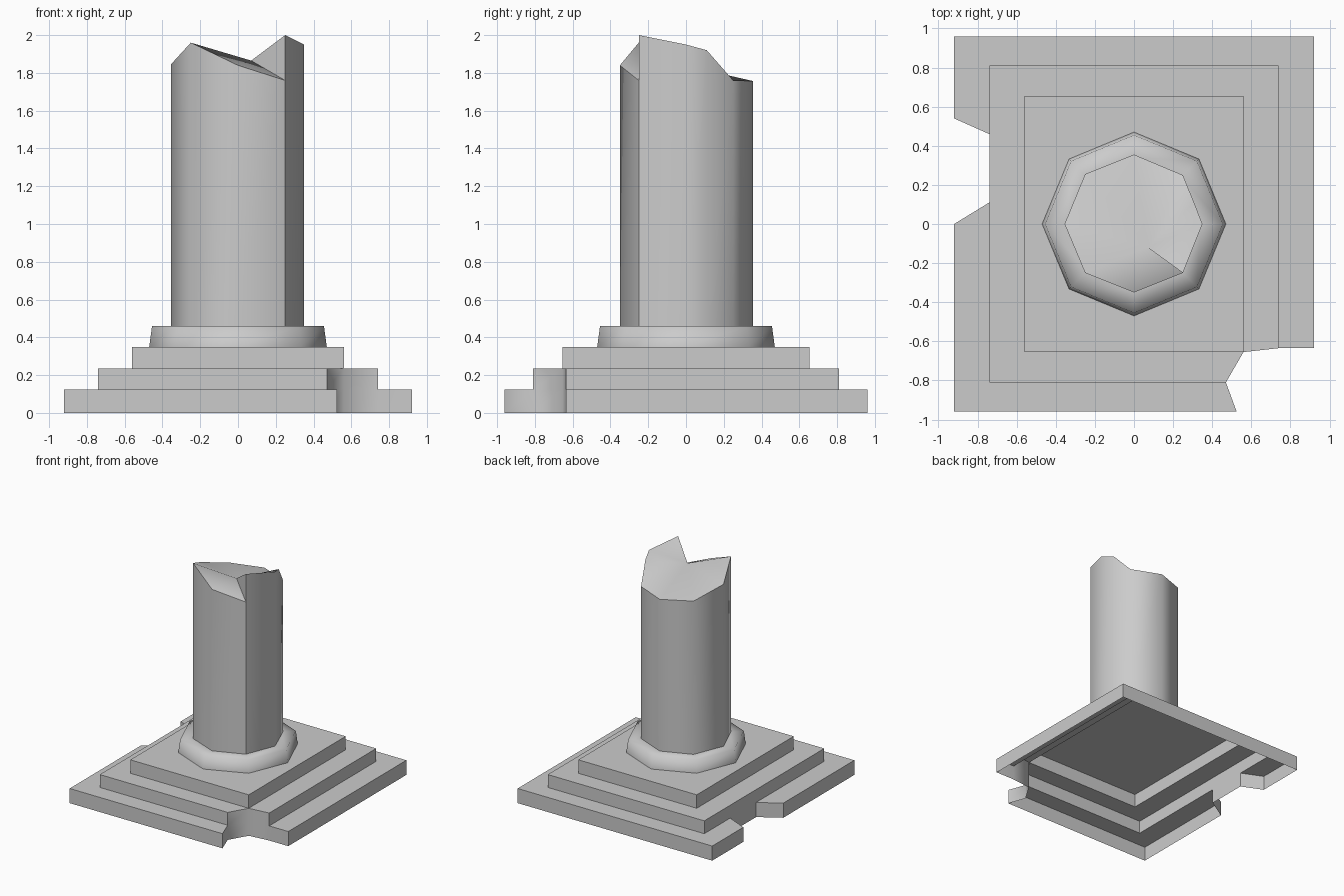
import bpy, bmesh, math

cube = bpy.data.objects.get("Cube")
if cube:
    bpy.data.objects.remove(cube, do_unlink=True)

stone = bpy.data.materials.new("grey_stone")
stone.use_nodes = True
STONE = (0.6, 0.6, 0.6, 1)
stone.diffuse_color = STONE
stone.node_tree.nodes["Principled BSDF"].inputs["Base Color"].default_value = STONE


def finish(name, bm, angle):
    """Weld the mesh, make it an object and smooth its shallow edges."""
    bmesh.ops.remove_doubles(bm, verts=bm.verts, dist=0.001)
    bmesh.ops.recalc_face_normals(bm, faces=bm.faces)
    mesh = bpy.data.meshes.new(name)
    bm.to_mesh(mesh)
    bm.free()
    mesh.materials.append(stone)
    obj = bpy.data.objects.new(name, mesh)
    bpy.context.collection.objects.link(obj)
    bpy.ops.object.select_all(action='DESELECT')
    obj.select_set(True)
    bpy.context.view_layer.objects.active = obj
    bpy.ops.object.shade_smooth_by_angle(angle=math.radians(angle))
    return obj


def stack_loops(loops):
    """Join closed loops of equal length and cap the last one."""
    bm = bmesh.new()
    rows = [[bm.verts.new(p) for p in loop] for loop in loops]
    n = len(rows[0])
    for low, high in zip(rows, rows[1:]):
        for i in range(n):
            j = (i + 1) % n
            bm.faces.new((low[i], low[j], high[j], high[i]))
    bm.faces.new(rows[-1])
    return bm


def clamp(points, hx, hy):
    return [(max(-hx, min(hx, x)), max(-hy, min(hy, y))) for x, y in points]


def at(points, z):
    return [(x, y, z) for x, y in points]


# Stepped plinth: hollow below, with a broken corner and a chipped side
outline = [(-.92, -.96), (.525, -.96), (.47, -.81), (.56, -.655), (.74, -.635),
           (.92, -.635), (.92, .96), (-.92, .96),
           (-.92, .54), (-.74, .46), (-.74, .11), (-.92, 0)]
inner = outline[:1] + [outline[2]] + outline[2:]
middle = clamp(inner, .74, .81)
upper = clamp(inner, .56, .655)
finish("stepped_plinth", stack_loops([
    at(outline, 0), at(outline, .125),
    at(middle, .125), at(middle, .235),
    at(upper, .235), at(upper, .35)]), 57)


# Collar: eight-sided ring with soft shading
def octagon(r, z):
    return [(r * math.cos(k * math.pi / 4), r * math.sin(k * math.pi / 4), z)
            for k in range(8)]


finish("column_collar", stack_loops(
    [octagon(.47, .35), octagon(.455, .46), octagon(.34, .46)]), 100)

# Column shaft: eight sides with a jagged, sunken break on top
rim = [(.25, -.25, 2.0), (.35, 0, 1.95), (.307, .11, 1.92), (.25, .25, 1.76),
       (0, .355, 1.757), (-.25, .255, 1.77), (-.355, 0, 1.845),
       (-.25, -.25, 1.96), (0, -.35, 1.84), (.25, -.25, 1.76)]
bm = bmesh.new()
top = [bm.verts.new(p) for p in rim]
foot = [bm.verts.new((x, y, .44)) for x, y, z in rim]
heart = bm.verts.new((.07, -.12, 1.865))
for i in range(len(rim) - 1):
    bm.faces.new((foot[i], foot[i + 1], top[i + 1], top[i]))
    bm.faces.new((top[i], top[i + 1], heart))
bm.faces.new((top[-1], top[0], heart))
finish("broken_column", bm, 60)
